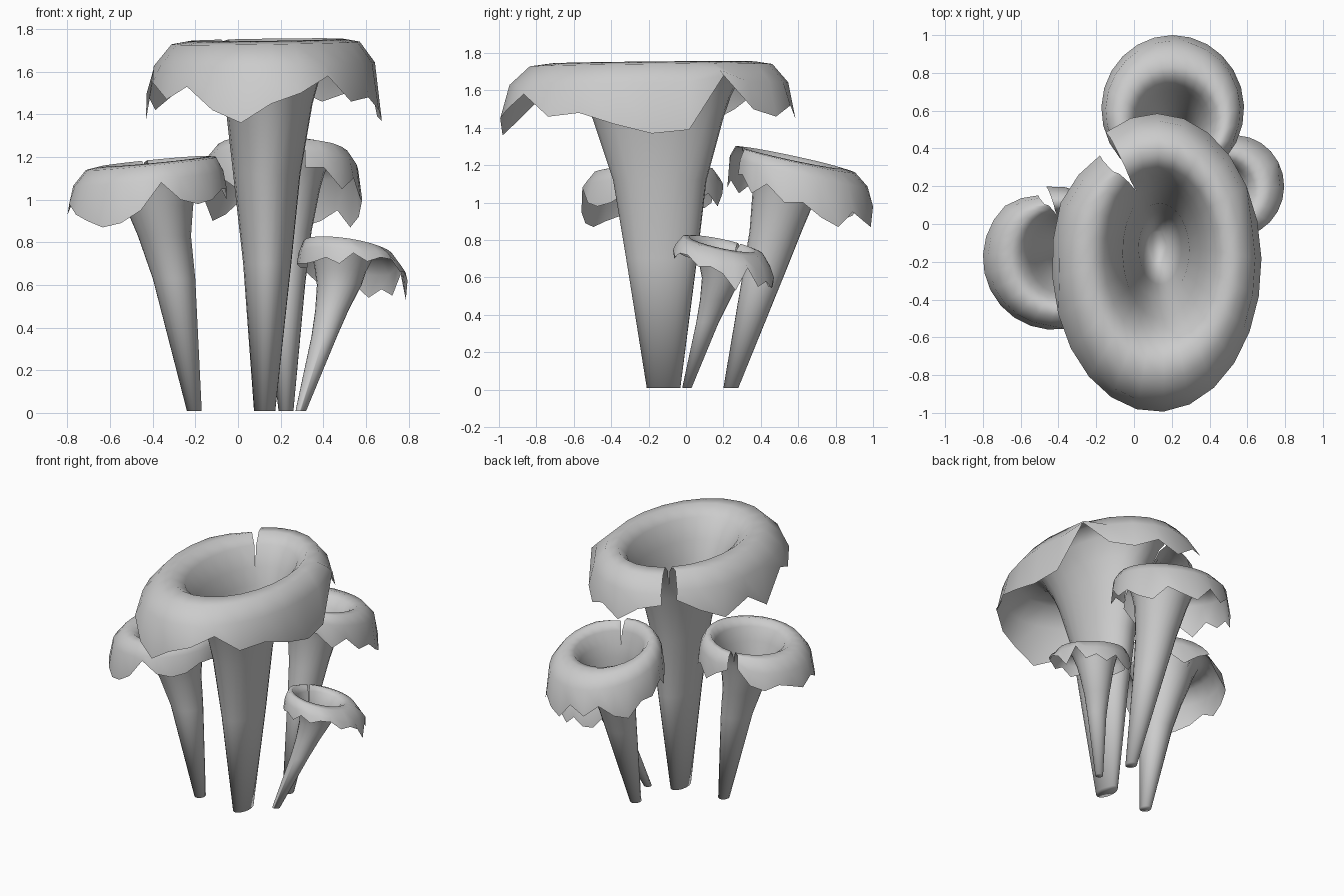
import bpy, bmesh
from math import cos, sin, radians

N = 24
# cap curl: (blend throat -> outer edge, height fraction throat -> crest, notch half angle)
CURL = [(.1, .38, 0), (.26, .8, 1), (.44, 1.0, 3), (.68, .95, 4), (.9, .62, 4.5), (1.0, 0, 4)]


def trumpet(name, stem, cap, tilt, notch, hem):
    """stem: rings (z, x, y, rx, ry); cap: outer ellipse with crest z; hem: ragged edge heights from the notch."""
    bm = bmesh.new()
    rings = []

    def angle(k, gap):
        return radians(notch + gap + (360 - 2 * gap) * k / N)

    # tapering hollow stem
    for z, x, y, rx, ry in stem:
        rings.append([bm.verts.new((x + rx * cos(angle(k, 0)), y + ry * sin(angle(k, 0)), z))
                      for k in range(N + 1)])
    # rolled, torn cap, drawn in beside the tear
    throat = stem[-1]
    for i, (s, h, gap) in enumerate(CURL):
        z0, cx, cy, rx, ry = [a + (b - a) * s for a, b in zip(throat, cap)]
        row = []
        for k in range(N + 1):
            a = angle(k, gap)
            pull = {0: .9, 1: .95}.get(k, 1) if i > 2 else 1
            x, y = cx + rx * pull * cos(a), cy + ry * pull * sin(a)
            z = throat[0] + (cap[0] - throat[0]) * h
            z += min(1, s * 2.2) * (tilt[0] * (x - cx) + tilt[1] * (y - cy))
            if i == len(CURL) - 1:
                z = hem[k]
            elif i == len(CURL) - 2:
                z = max(z, hem[k] + .03)
            row.append(bm.verts.new((x, y, z)))
        rings.append(row)
    for r0, r1 in zip(rings, rings[1:]):
        for k in range(N):
            bm.faces.new((r0[k], r0[k + 1], r1[k + 1], r1[k]))
    # closed foot
    bm.faces.new(rings[0][N - 1::-1])
    bmesh.ops.remove_doubles(bm, verts=bm.verts, dist=.0005)
    me = bpy.data.meshes.new(name)
    bm.to_mesh(me)
    bm.free()
    ob = bpy.data.objects.new(name, me)
    bpy.context.collection.objects.link(ob)
    bpy.ops.object.select_all(action='DESELECT')
    ob.select_set(True)
    bpy.context.view_layer.objects.active = ob
    bpy.ops.object.shade_smooth_by_angle(angle=radians(100))


trumpet("tall_mushroom",
        [(.01, .125, -.12, .05, .09), (.7, .137, -.13, .113, .19),
         (1.12, .135, -.14, .158, .25), (1.45, .145, -.15, .205, .35)],
        (1.75, .12, -.205, .555, .79), (.015, .01), 123,
        [1.58, 1.5, 1.42, 1.5, 1.37, 1.55, 1.47, 1.53, 1.42, 1.36, 1.45, 1.5, 1.58,
         1.46, 1.48, 1.42, 1.37, 1.39, 1.68, 1.5, 1.46, 1.52, 1.45, 1.55, 1.58])

trumpet("left_mushroom",
        [(.01, -.205, -.13, .035, .04), (.63, -.3, -.14, .1, .11),
         (.83, -.345, -.15, .125, .15), (.97, -.37, -.16, .16, .19)],
        (1.18, -.425, -.18, .375, .38), (.1, .03), 100,
        [1.1, 1.0, .97, 1.0, .97, .93, .98, .93, .9, .87, .89, .95, 1.08,
         1.0, .98, 1.0, 1.05, 1.05, 1.0, 1.05, 1.0, 1.05, .98, 1.05, 1.1])

trumpet("back_mushroom",
        [(.01, .225, .24, .035, .04), (.6, .22, .41, .095, .11),
         (.85, .22, .48, .125, .14), (1.05, .22, .53, .165, .175)],
        (1.24, .205, .61, .378, .39), (-.05, -.22), 285,
        [1.15, 1.15, 1.05, 1.1, 1.0, 1.0, .92, .87, .95, .9, .87, .98, .92, 1.0,
         .93, .9, 1.0, 1.0, 1.08, 1.0, 1.1, 1.05, 1.12, 1.08, 1.15])

trumpet("small_mushroom",
        [(.01, .295, .005, .025, .025), (.36, .405, .115, .06, .06),
         (.48, .44, .155, .078, .08), (.6, .475, .19, .105, .105)],
        (.78, .535, .2, .26, .27), (-.15, -.22), 150,
        [.68, .68, .7, .7, .7, .71, .73, .7, .75, .71, .73, .72, .66,
         .66, .62, .53, .65, .55, .58, .54, .6, .55, .55, .62, .66])
